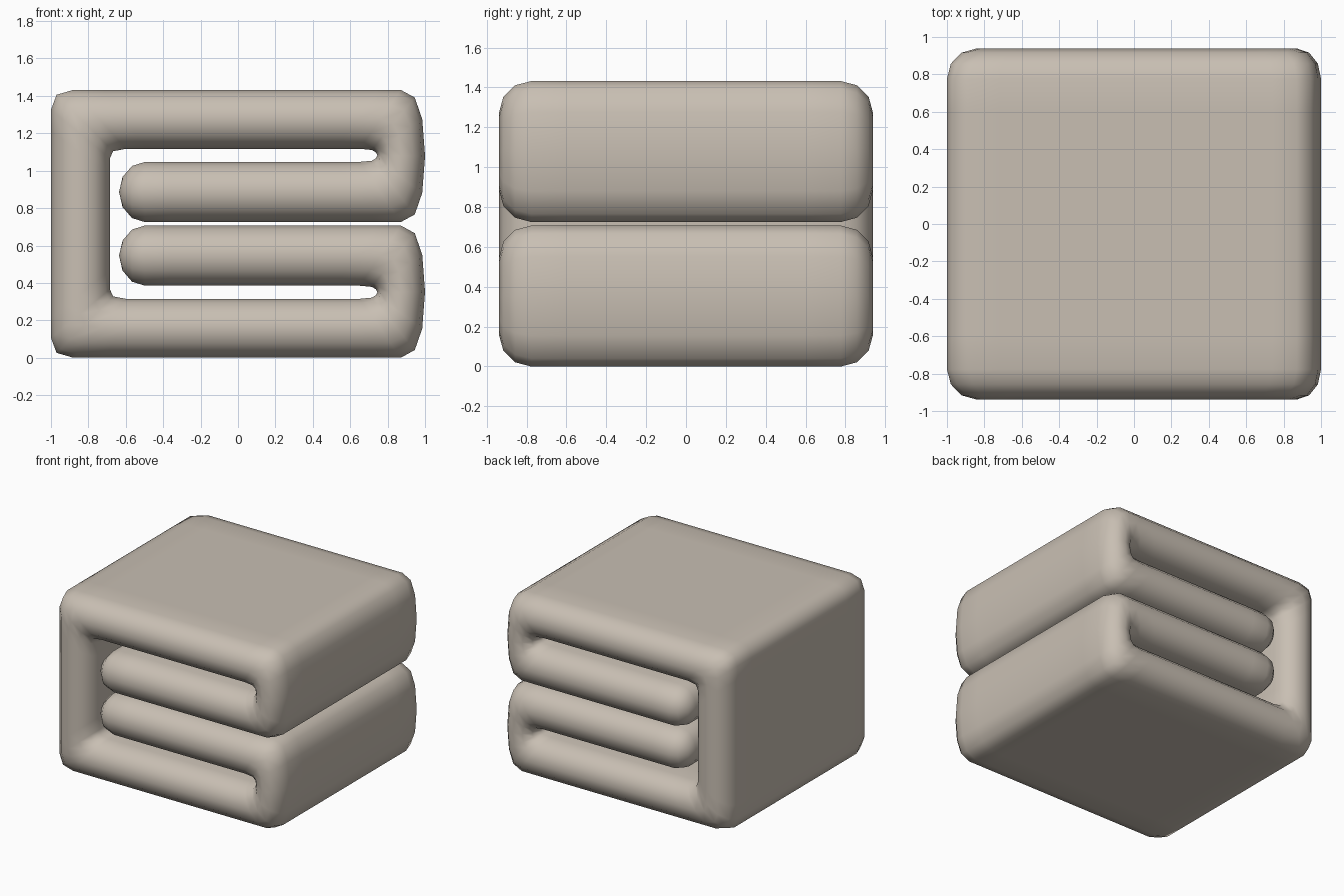
import bpy, bmesh, math
from mathutils import Vector

if "Cube" in bpy.data.objects:
    bpy.data.objects.remove(bpy.data.objects["Cube"])

MID_Z = 0.716      # height of the mirror plane
FLAT_Y = 0.777     # half depth of the flat part of the sheet
EDGE_R = 0.161     # rounding of the sheet's front and back edges

# Upper half of the folded sheet: (outer x, outer z, inner x, inner z), z from the mirror plane
wall = [(-1, 0.50, -0.685, 0.25), (-1, 0.61, -0.685, 0.35)]
corner = [(-0.97, 0.69, -0.668, 0.388)]
slab = [(-0.88, 0.716, -0.60, 0.401), (-0.72, 0.716, -0.48, 0.401),
        (0.74, 0.716, 0.52, 0.401), (0.87, 0.716, 0.65, 0.401)]
turn = [(0.945, 0.675, 0.715, 0.395), (0.985, 0.56, 0.737, 0.382)]
fold_mid = [(1.0, 0.3625, 0.745, 0.366)]


def flip(stations):
    """Lower leg of the fold, mirrored about the middle of the slot."""
    return [(ox, 0.725 - oz, ix, 0.732 - iz) for ox, oz, ix, iz in reversed(stations)]


half = [s + (EDGE_R,) for s in wall + corner + slab + turn + fold_mid
        + flip(turn) + flip(slab[2:])]
half.append((-0.36, 0.009, -0.36, 0.331, EDGE_R))
# Rounded tip of the inner leaf
for i in range(4):
    a = math.radians(30 * i)
    x, t = -0.497 - 0.139 * math.sin(a), 0.161 * math.cos(a)
    half.append((x, 0.17 - t, x, 0.17 + t, EDGE_R * math.cos(a)))

lower = [(ox, -oz, ix, -iz, r) for ox, oz, ix, iz, r in half]
path = list(reversed(half)) + lower


def ring(bm, station):
    """Stadium-shaped cross-section between the outer and inner points."""
    ox, oz, ix, iz, r = station
    o, i = Vector((ox, 0, oz + MID_Z)), Vector((ix, 0, iz + MID_Z))
    centre, arm = (o + i) / 2, (o - i) / 2
    pts = []
    for side in (1, -1):
        pts.append((0.60 * side, -side))
        for k in range(7):
            th = math.radians(-90 + 30 * k)
            pts.append((side * (FLAT_Y + r * math.cos(th)), side * math.sin(th)))
        pts.append((0.60 * side, side))
    return [bm.verts.new(centre + arm * s + Vector((0, y, 0))) for y, s in pts]


# Sweep the section along the folded path
bm = bmesh.new()
rings = [ring(bm, s) for s in path]
for a, b in zip(rings, rings[1:]):
    n = len(a)
    for k in range(n):
        bm.faces.new((a[k], a[(k + 1) % n], b[(k + 1) % n], b[k]))
bmesh.ops.remove_doubles(bm, verts=bm.verts, dist=0.0005)
bmesh.ops.recalc_face_normals(bm, faces=bm.faces)
for f in bm.faces:
    f.smooth = True
mesh = bpy.data.meshes.new("folded_sheet")
bm.to_mesh(mesh)
bm.free()

mat = bpy.data.materials.new("warm_beige")
mat.diffuse_color = (0.58, 0.52, 0.45, 1)
mat.use_nodes = True
mat.node_tree.nodes["Principled BSDF"].inputs["Base Color"].default_value = mat.diffuse_color
mesh.materials.append(mat)
obj = bpy.data.objects.new("folded_sheet", mesh)
bpy.context.collection.objects.link(obj)
